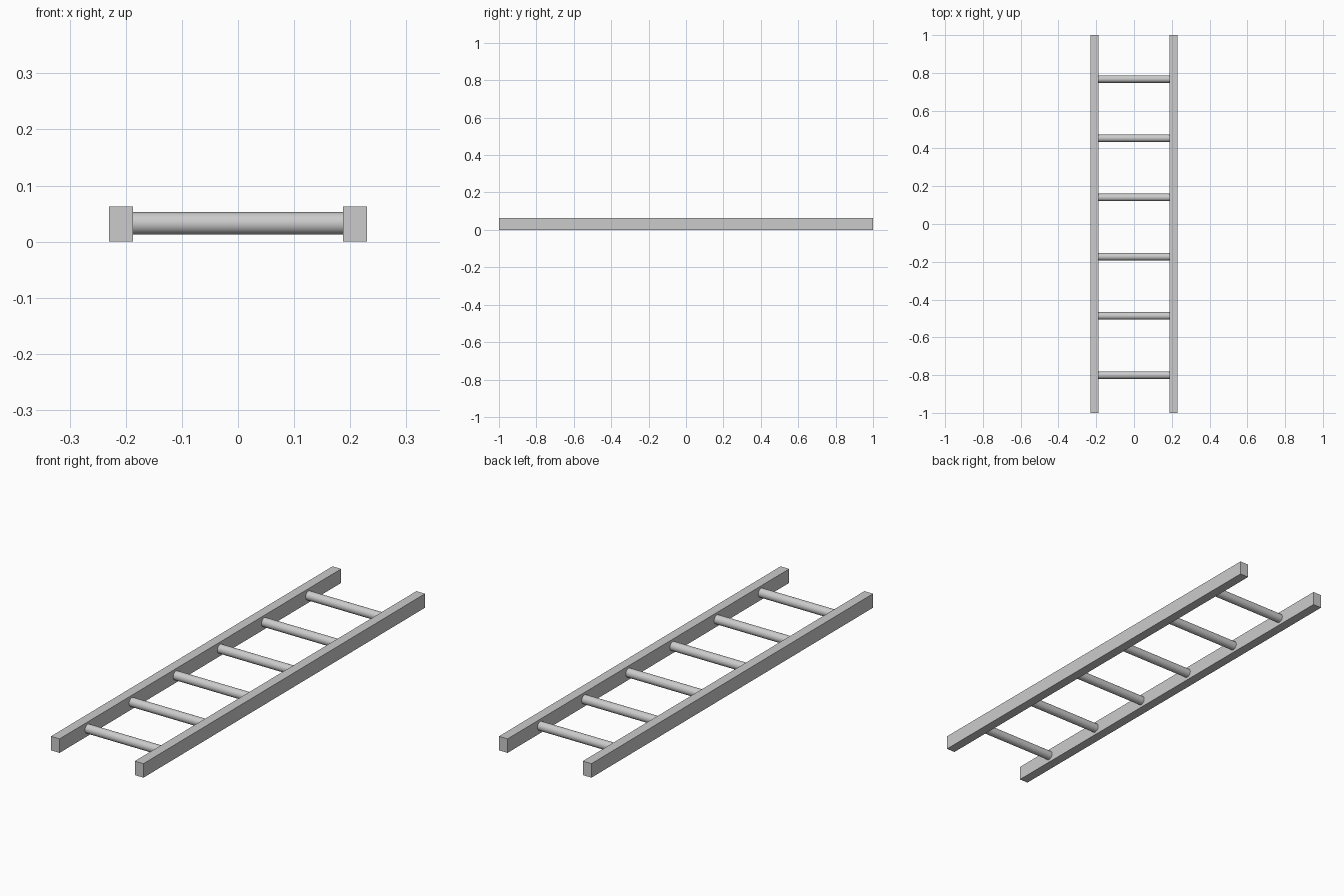
import bpy, math

if "Cube" in bpy.data.objects:
    bpy.data.objects.remove(bpy.data.objects["Cube"])

RAIL_X, RAIL_W, RAIL_H, LENGTH = 0.2085, 0.043, 0.063, 2.0
RUNG_R, RUNG_COUNT, RUNG_FIRST, RUNG_STEP = 0.02, 6, -0.80, 0.3135
MID_Z = RAIL_H / 2


def add_rail(name, x):
    bpy.ops.mesh.primitive_cube_add(size=1, location=(x, 0, MID_Z))
    rail = bpy.context.object
    rail.name = name
    rail.scale = (RAIL_W, LENGTH, RAIL_H)
    bpy.ops.object.transform_apply(location=False, rotation=False, scale=True)


def add_rung(name, y):
    # Ends are let slightly into the rails
    depth = 2 * (RAIL_X - RAIL_W / 2) + 0.01
    bpy.ops.mesh.primitive_cylinder_add(
        vertices=32, radius=RUNG_R, depth=depth,
        location=(0, y, MID_Z + 0.001), rotation=(0, math.pi / 2, 0))
    bpy.context.object.name = name
    bpy.ops.object.shade_smooth_by_angle(angle=math.radians(30))


# Side rails
add_rail("left_rail", -RAIL_X)
add_rail("right_rail", RAIL_X)

# Evenly spaced round rungs
for i in range(RUNG_COUNT):
    add_rung(f"rung_{i + 1}", RUNG_FIRST + i * RUNG_STEP)
